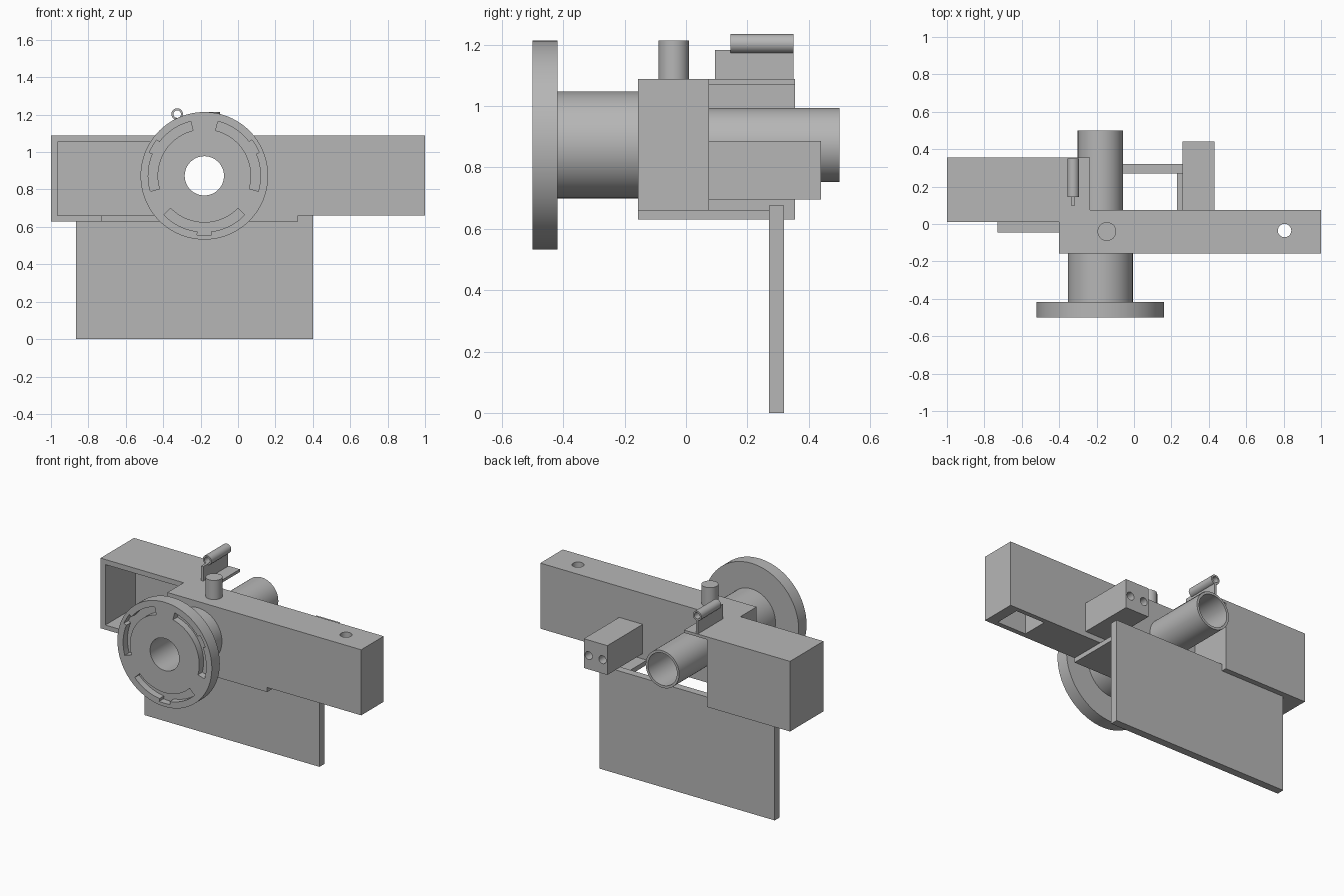
import bpy, bmesh
from math import sin, cos, radians, pi
from mathutils import Matrix, Vector

if "Cube" in bpy.data.objects:
    bpy.data.objects.remove(bpy.data.objects["Cube"])

grey = bpy.data.materials.new("mid_grey")
grey.use_nodes = True
COLOR = (0.47, 0.47, 0.47, 1)
grey.diffuse_color = COLOR
next(n for n in grey.node_tree.nodes if n.type == 'BSDF_PRINCIPLED').inputs["Base Color"].default_value = COLOR


def finish(name, bm):
    bmesh.ops.recalc_face_normals(bm, faces=bm.faces)
    mesh = bpy.data.meshes.new(name)
    bm.to_mesh(mesh)
    bm.free()
    mesh.materials.append(grey)
    ob = bpy.data.objects.new(name, mesh)
    bpy.context.collection.objects.link(ob)
    return ob


def box(name, x, y, z):
    """Box from (min, max) pairs."""
    bm = bmesh.new()
    bmesh.ops.create_cube(bm, size=1)
    for v in bm.verts:
        v.co = Vector([(r[0] + r[1]) / 2 + c * (r[1] - r[0]) for r, c in zip((x, y, z), v.co)])
    return finish(name, bm)


def cyl(name, axis, center, span, r, sides=64):
    """Cylinder along y or z; center holds the two other coordinates."""
    bm = bmesh.new()
    bmesh.ops.create_cone(bm, cap_ends=True, segments=sides, radius1=r, radius2=r, depth=span[1] - span[0])
    mid = (span[0] + span[1]) / 2
    if axis == 'Y':
        bm.transform(Matrix.Translation((center[0], mid, center[1])) @ Matrix.Rotation(pi / 2, 4, 'X'))
    else:
        bm.transform(Matrix.Translation((center[0], center[1], mid)))
    return finish(name, bm)


def arc_block(name, center, r0, r1, a0, a1, y, steps=24):
    """Ring sector in the xz plane, extruded along y."""
    angles = [radians(a0 + (a1 - a0) * i / steps) for i in range(steps + 1)]
    outline = [(r1, a) for a in angles] + [(r0, a) for a in reversed(angles)]
    bm = bmesh.new()
    face = bm.faces.new([bm.verts.new((center[0] + r * cos(a), y[0], center[1] + r * sin(a))) for r, a in outline])
    new = bmesh.ops.extrude_face_region(bm, geom=[face])["geom"]
    bmesh.ops.translate(bm, vec=(0, y[1] - y[0], 0), verts=[g for g in new if isinstance(g, bmesh.types.BMVert)])
    return finish(name, bm)


def cut(ob, *cutters):
    bpy.context.view_layer.objects.active = ob
    for c in cutters:
        mod = ob.modifiers.new("cut", 'BOOLEAN')
        mod.operation = 'DIFFERENCE'
        mod.solver = 'EXACT'
        mod.object = c
        bpy.ops.object.modifier_apply(modifier=mod.name)
        bpy.data.objects.remove(c)
    return ob


def smooth(ob):
    bpy.ops.object.select_all(action='DESELECT')
    ob.select_set(True)
    bpy.context.view_layer.objects.active = ob
    bpy.ops.object.shade_smooth_by_angle(angle=radians(30))


AXIS = (-0.18, 0.873)   # shared centre of flange, neck and tube


def bore():
    return cyl("bore", 'Y', AXIS, (-0.7, 0.7), 0.105)


# Long main housing with bore, top hole and underside pocket
main = box("main_housing", (-0.4, 1), (-0.157, 0.075), (0.66, 1.088))
cut(main, bore(),
    box("pocket", (0.72, 0.93), (-0.125, 0.045), (0.6, 1.05)),
    cyl("top_hole", 'Z', (0.805, -0.035), (0.9, 1.2), 0.036, 32))
smooth(main)

# Side housing, open to the front, with a thin lid reaching over the tube
side = box("side_housing", (-1, -0.4), (0.01, 0.355), (0.63, 1.088))
cut(side, box("cavity", (-0.965, -0.435), (-0.1, 0.32), (0.66, 1.055)))
box("lid_extension", (-0.4, -0.235), (0.075, 0.355), (1.07, 1.088))

# Base tray with a window, its front lip, and the hanging panel
tray = box("base_tray", (-0.4, 0.32), (-0.157, 0.32), (0.63, 0.66))
cut(tray, box("window", (-0.36, 0.23), (0.075, 0.275), (0.5, 0.8)))
box("front_lip", (-0.73, -0.4), (-0.045, 0.01), (0.63, 0.66))
box("hanging_panel", (-0.865, 0.4), (0.27, 0.32), (0, 0.632))
box("panel_top", (-0.4, 0.4), (0.27, 0.32), (0.632, 0.675))

# Flange with three curved slots, each with a small outer notch
flange = cyl("flange", 'Y', AXIS, (-0.5, -0.418), 0.341, 96)
cut(flange, bore())
for mid in (30, 150, 270):
    depth = (-0.55, -0.455)
    cut(flange, arc_block("slot", AXIS, 0.25, 0.3, mid - 46, mid + 46, depth),
        arc_block("notch", AXIS, 0.28, 0.319, mid - 7, mid + 7, depth, 6))
smooth(flange)

# Neck and rear tube
for name, span, r in (("neck", (-0.418, -0.157), 0.174), ("rear_tube", (0.075, 0.5), 0.121)):
    smooth(cut(cyl(name, 'Y', AXIS, span, r), bore()))

# Push button
smooth(cyl("button", 'Z', (-0.145, -0.04), (1.088, 1.213), 0.05, 48))

# Rear block with two sockets
block = box("rear_block", (0.26, 0.43), (0.075, 0.44), (0.695, 0.886))
for x in (0.295, 0.395):
    cut(block, cyl("socket", 'Y', (x, 0.785), (0.3, 0.6), 0.026, 32))
smooth(block)

# Sight: small tube on a thin upright fin
box("sight_fin", (-0.333, -0.317), (0.095, 0.35), (1.088, 1.183))
sight = cyl("sight_tube", 'Y', (-0.325, 1.203), (0.145, 0.35), 0.031, 32)
smooth(cut(sight, cyl("sight_bore", 'Y', (-0.325, 1.203), (0, 0.5), 0.02, 32)))
